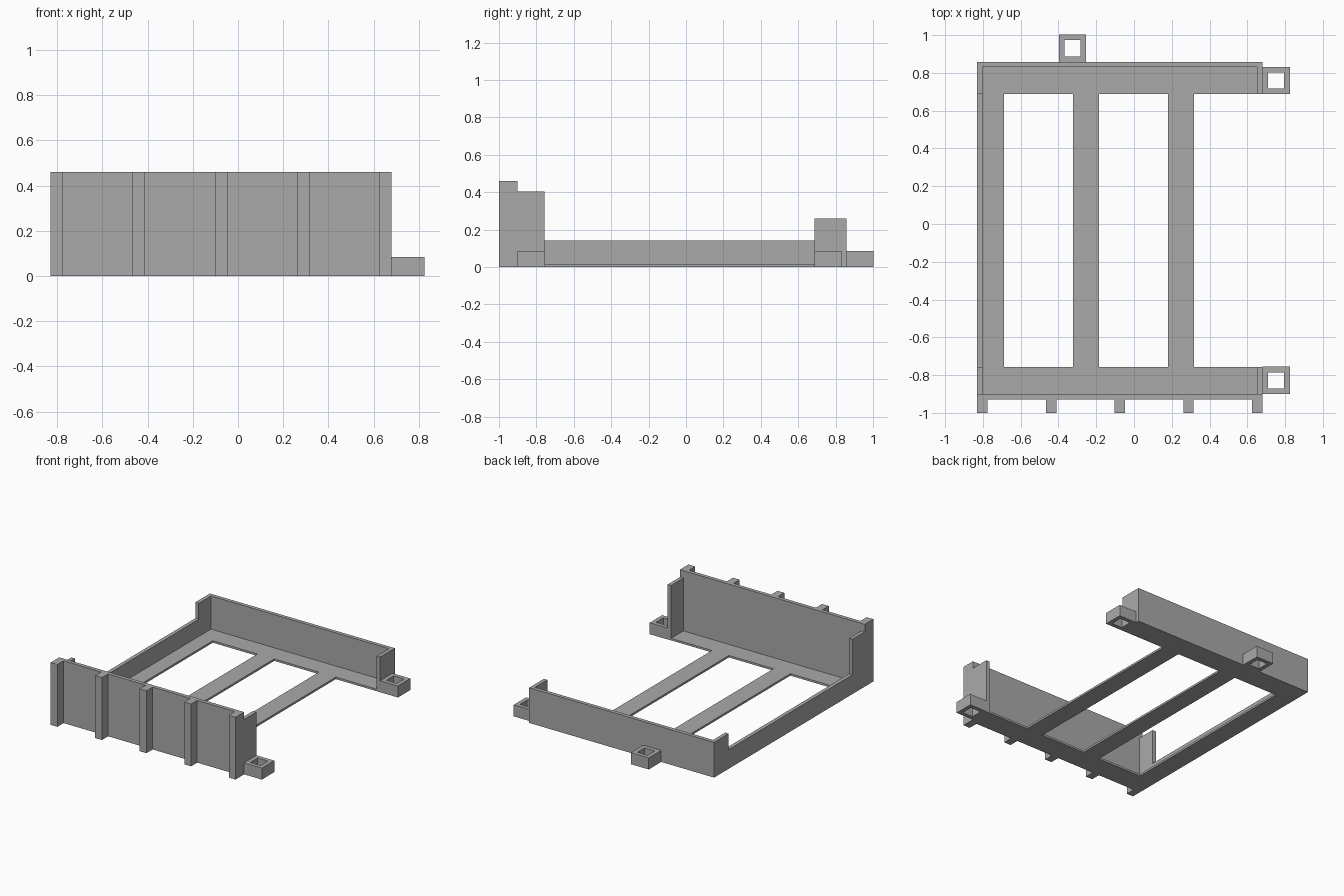
import bpy
import bmesh

cube = bpy.data.objects.get("Cube")
if cube:
    bpy.data.objects.remove(cube)

grey = bpy.data.materials.new("plain_grey")
grey.use_nodes = True
COLOUR = (0.4, 0.4, 0.4, 1)
grey.diffuse_color = COLOUR
grey.node_tree.nodes["Principled BSDF"].inputs["Base Color"].default_value = COLOUR

# Shared plan dimensions
LEFT, RIGHT = -0.83, 0.68        # outer sides of the tray
WALL = 0.028                     # wall thickness
FRONT, BACK = -0.928, 0.858      # outer faces of the end walls
FRONT_IN, BACK_IN = -0.757, 0.687  # inner edges of the end strips
FLOOR = 0.015


def rectangle(x0, x1, y0, y1):
    return [(x0, y0), (x1, y0), (x1, y1), (x0, y1)]


def extruded(name, outline, height, hole=None):
    """Raise a plan outline from the ground, optionally around a hole."""
    bm = bmesh.new()
    outer = [bm.verts.new((x, y, 0)) for x, y in outline]
    if hole:
        inner = [bm.verts.new((x, y, 0)) for x, y in hole]
        n = len(outer)
        faces = [bm.faces.new((outer[i], outer[(i + 1) % n],
                               inner[(i + 1) % n], inner[i])) for i in range(n)]
    else:
        faces = [bm.faces.new(outer)]
    result = bmesh.ops.extrude_face_region(bm, geom=faces, use_keep_orig=True)
    top = [v for v in result["geom"] if isinstance(v, bmesh.types.BMVert)]
    bmesh.ops.translate(bm, verts=top, vec=(0, 0, height))
    bmesh.ops.recalc_face_normals(bm, faces=bm.faces)
    mesh = bpy.data.meshes.new(name)
    bm.to_mesh(mesh)
    bm.free()
    mesh.materials.append(grey)
    obj = bpy.data.objects.new(name, mesh)
    bpy.context.collection.objects.link(obj)
    return obj


# Floor: strips along both ends, joined by three bars
in_left, in_right = LEFT + WALL, RIGHT - WALL
extruded("floor_front_strip", rectangle(in_left, in_right, FRONT + WALL, FRONT_IN), FLOOR)
extruded("floor_back_strip", rectangle(in_left, in_right, BACK_IN, BACK - WALL), FLOOR)
for name, x0, x1 in (("left_edge", in_left, -0.687),
                     ("middle", -0.322, -0.185),
                     ("far", 0.18, 0.318)):
    extruded("floor_bar_" + name, rectangle(x0, x1, FRONT_IN, BACK_IN), FLOOR)

# Low wall along the closed side
extruded("side_wall", rectangle(LEFT, in_left, FRONT_IN, BACK_IN), 0.142)

# Back wall with its two short returns, as one U-shaped profile
extruded("back_wall", [(LEFT, BACK_IN), (in_left, BACK_IN),
                       (in_left, BACK - WALL), (in_right, BACK - WALL),
                       (in_right, BACK_IN), (RIGHT, BACK_IN),
                       (RIGHT, BACK), (LEFT, BACK)], 0.26)

# Tall front wall with slightly lower returns
TALL = 0.46
extruded("front_wall", rectangle(LEFT, RIGHT, FRONT, FRONT + WALL), TALL)
for name, x in (("right", LEFT), ("left", in_right)):
    extruded("front_return_" + name,
             rectangle(x, x + WALL, FRONT + WALL, FRONT_IN), 0.405)

# Evenly spaced ribs on the outside of the front wall
RIB, COUNT = 0.055, 5
for i in range(COUNT):
    x = LEFT + i * (RIGHT - LEFT - RIB) / (COUNT - 1)
    extruded(f"front_rib_{i + 1}", rectangle(x, x + RIB, -1, FRONT), TALL)

# Square fixing lugs with through holes
LUG, RIM = 0.145, 0.03
for name, x, y in (("front", RIGHT, -0.9),
                   ("side", RIGHT, BACK_IN),
                   ("back", -0.398, BACK)):
    extruded("lug_" + name, rectangle(x, x + LUG, y, y + LUG), 0.085,
             rectangle(x + RIM, x + LUG - RIM, y + RIM, y + LUG - RIM))
